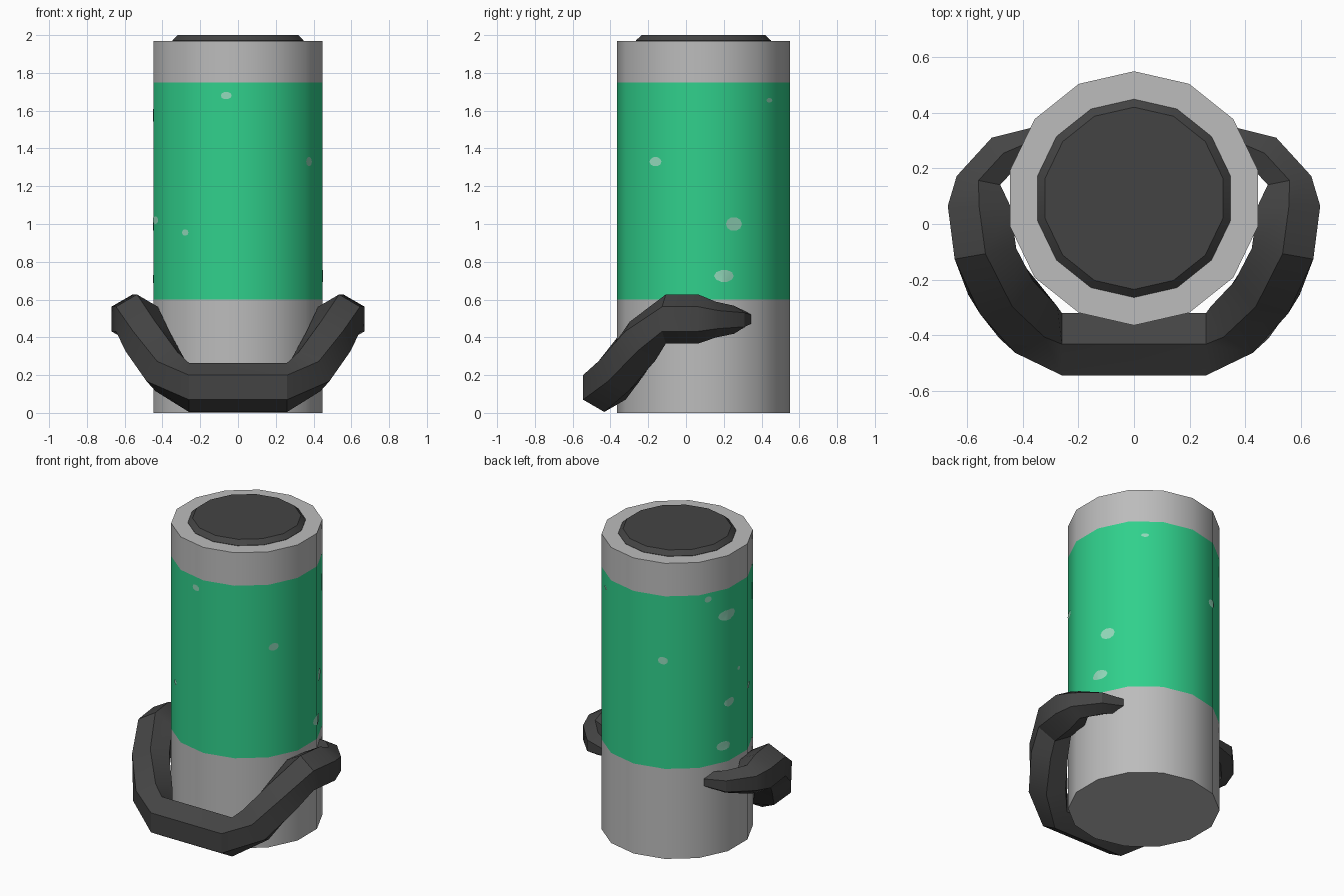
import bpy, bmesh, math
from mathutils import Vector

if "Cube" in bpy.data.objects:
    bpy.data.objects.remove(bpy.data.objects["Cube"])

SIDES, R, CY = 14, 0.4575, 0.0925
STEP = math.tau / SIDES
A0 = math.pi / 2          # a corner points to the back


def srgb(r, g, b):
    f = lambda c: c / 12.92 if c <= 0.04045 else ((c + 0.055) / 1.055) ** 2.4
    return (f(r / 255), f(g / 255), f(b / 255), 1)


def mat(name, *rgb):
    m = bpy.data.materials.new(name)
    m.diffuse_color = srgb(*rgb)
    m.use_nodes = True
    m.node_tree.nodes["Principled BSDF"].inputs["Base Color"].default_value = m.diffuse_color
    return m


GREY = mat("light_grey", 188, 188, 188)
GREEN = mat("green", 48, 208, 140)
DARK = mat("charcoal", 68, 68, 68)
PALE = mat("pale_green", 146, 216, 186)


def finish(name, bm, mats, normals=True):
    if normals:
        bmesh.ops.recalc_face_normals(bm, faces=bm.faces)
    me = bpy.data.meshes.new(name)
    bm.to_mesh(me)
    bm.free()
    for m in mats:
        me.materials.append(m)
    ob = bpy.data.objects.new(name, me)
    bpy.context.collection.objects.link(ob)
    bpy.ops.object.select_all(action='DESELECT')
    ob.select_set(True)
    bpy.context.view_layer.objects.active = ob
    bpy.ops.object.shade_smooth_by_angle(angle=math.radians(30))
    return ob


def loft(bm, rings):
    """Skin closed rings of points and cap both ends."""
    vs = [[bm.verts.new(p) for p in ring] for ring in rings]
    for a, b in zip(vs, vs[1:]):
        for i in range(len(a)):
            j = (i + 1) % len(a)
            bm.faces.new((a[i], a[j], b[j], b[i]))
    bm.faces.new(vs[0])
    bm.faces.new(vs[-1])


def ring(r, z):
    return [(r * math.cos(A0 + i * STEP), CY + r * math.sin(A0 + i * STEP), z)
            for i in range(SIDES)]


# canister body, green between two heights
bm = bmesh.new()
loft(bm, [ring(R, z) for z in (0, 0.6, 1.75, 1.97)])
for f in bm.faces:
    f.material_index = int(0.6 < f.calc_center_median().z < 1.75)
finish("canister_body", bm, [GREY, GREEN])

# bevelled lid
bm = bmesh.new()
loft(bm, [ring(0.357, 1.96), ring(0.357, 1.972), ring(0.328, 2.0)])
finish("lid", bm, [DARK])

# worn spots: angle (degrees), height, width, height size
spots = [(-98, 1.68, .06, .04), (-34, 1.33, .07, .05), (231.5, .955, .045, .035),
         (196, 1.02, .07, .04), (21, 1.0, .095, .075), (14, .725, .11, .065),
         (51, 1.655, .05, .025), (149.5, 1.71, .05, .04), (167, 1.575, .14, .07),
         (114, 1.32, .065, .05), (181, 1.18, .03, .025), (169, .99, .09, .055),
         (163, .71, .1, .06)]
bm = bmesh.new()
for ang, z, w, h in spots:
    a = math.radians(ang)
    bm.faces.new([bm.verts.new((a + w / 2 / R * math.cos(t * math.tau / 10), 0,
                                z + h / 2 * math.sin(t * math.tau / 10)))
                  for t in range(10)])
# fold the flat spots at the body's corners, then wrap them around it
for k in range(-SIDES, SIDES):
    bmesh.ops.bisect_plane(bm, geom=bm.verts[:] + bm.edges[:] + bm.faces[:],
                           plane_co=(A0 + k * STEP, 0, 0), plane_no=(1, 0, 0))
for v in bm.verts:
    a = v.co.x
    off = (a - A0) % STEP - STEP / 2
    r = R * math.cos(STEP / 2) / math.cos(off) + 0.003
    v.co = (r * math.cos(a), CY + r * math.sin(a), v.co.z)
bm.normal_update()
for f in bm.faces:
    c = f.calc_center_median() - Vector((0, CY, 0))
    if f.normal.dot(Vector((c.x, c.y, 0))) < 0:
        f.normal_flip()
finish("worn_spots", bm, [PALE], normals=False)

# hexagonal handle: centre, tangent, half width, half height
path = [((.26, -.4325, .135), (1, 0, 0), .1125, .13),
        ((.38, -.355, .22), (.11, .10, .11), .1125, .13),
        ((.48, -.23, .38), (.08, .13, .12), .1125, .13),
        ((.535, -.107, .497), (.03, .17, 0), .1125, .13),
        ((.558, .065, .497), (0, 1, 0), .1125, .13),
        ((.56, .157, .494), (-.2, 1, 0), .08, .095),
        ((.47, .255, .493), (-.8, .6, 0), .07, .074),
        ((.33, .315, .497), (-1, .2, 0), .04, .04)]


def section(c, t, w, h, s):
    t = Vector(t).normalized()
    up = (Vector((0, 0, 1)) - t * t.z).normalized()
    side = t.cross(up)
    pts = [Vector(c) + side * x * w + up * y * h for x, y in
           ((0, 1), (1, .5), (1, -.5), (0, -1), (-1, -.5), (-1, .5))]
    return [(p.x * s, p.y, p.z) for p in pts]


bm = bmesh.new()
loft(bm, [section(*p, -1) for p in reversed(path)] + [section(*p, 1) for p in path])
finish("handle", bm, [DARK])
